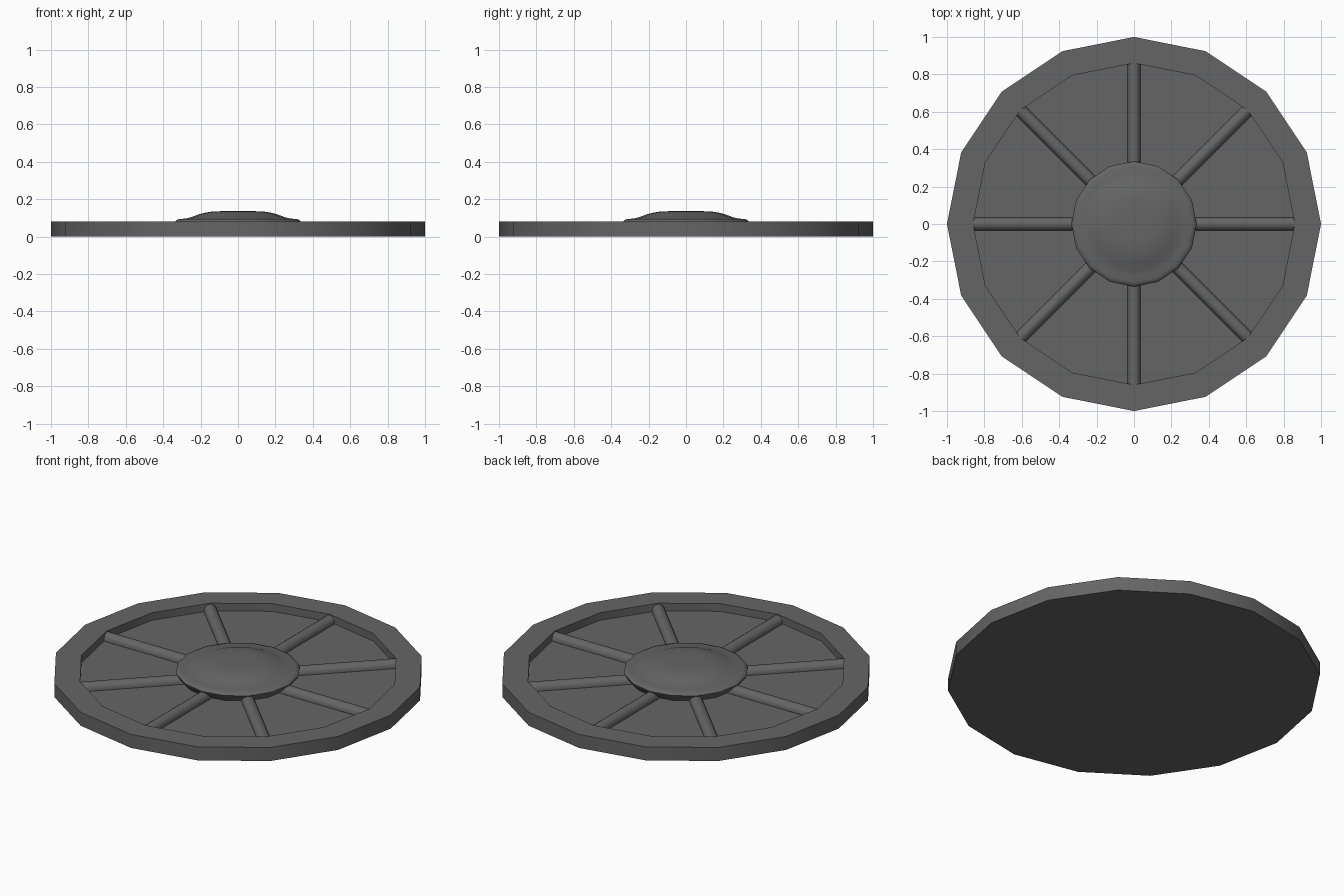
import bpy, math

cube = bpy.data.objects.get("Cube")
if cube:
    bpy.data.objects.remove(cube, do_unlink=True)

SIDES = 16
FLOOR = 0.035

mat = bpy.data.materials.new("dark_grey_metal")
mat.use_nodes = True
GREY = (0.13, 0.13, 0.13, 1)
mat.diffuse_color = GREY
mat.node_tree.nodes["Principled BSDF"].inputs["Base Color"].default_value = GREY


def make(name, verts, faces, angle):
    mesh = bpy.data.meshes.new(name)
    mesh.from_pydata(verts, [], faces)
    mesh.materials.append(mat)
    obj = bpy.data.objects.new(name, mesh)
    bpy.context.collection.objects.link(obj)
    bpy.ops.object.select_all(action='DESELECT')
    obj.select_set(True)
    bpy.context.view_layer.objects.active = obj
    bpy.ops.object.shade_smooth_by_angle(angle=math.radians(angle))
    return obj


def lathe(name, profile, angle, cap_bottom=True):
    """Revolve (radius, z) points, listed from the bottom outside to the top inside."""
    verts, faces = [], []
    for r, z in profile:
        for i in range(SIDES):
            a = math.tau * i / SIDES
            verts.append((r * math.cos(a), r * math.sin(a), z))
    for k in range(len(profile) - 1):
        for i in range(SIDES):
            j = (i + 1) % SIDES
            b, t = k * SIDES, (k + 1) * SIDES
            faces.append((b + i, b + j, t + j, t + i))
    last = (len(profile) - 1) * SIDES
    faces.append([last + i for i in range(SIDES)])
    if cap_bottom:
        faces.append(list(reversed(range(SIDES))))
    return make(name, verts, faces, angle)


# Disc with raised rim and sunken floor
lathe("rimmed_disc", [(1, 0), (1, 0.08), (0.86, 0.08), (0.86, FLOOR)], 30)

# Domed hub with a rounded lip
lathe("hub", [(0.30, FLOOR), (0.325, 0.06), (0.335, 0.08), (0.328, 0.09),
              (0.31, 0.095), (0.28, 0.096), (0.25, 0.104), (0.21, 0.119),
              (0.17, 0.129), (0.13, 0.135), (0.08, 0.136)], 50, False)


# Rounded spokes from hub to rim
def spoke(index):
    steps, half, inner, outer = 8, 0.035, 0.28, 0.86
    arc = [(half * math.cos(math.pi * i / steps),
            0.04 + half * math.sin(math.pi * i / steps)) for i in range(steps + 1)]
    section = [(half, FLOOR)] + arc + [(-half, FLOOR)]
    n = len(section)
    verts = [(x, y, z) for x in (inner, outer) for y, z in section]
    faces = [(i, n + i, n + i + 1, i + 1) for i in range(n - 1)]
    faces = [tuple(reversed(f)) for f in faces]
    faces = [f[::-1] for f in faces]
    faces += [list(range(n))[::-1], list(range(n, 2 * n))]
    obj = make(f"spoke_{index + 1}", verts, faces, 40)
    obj.rotation_euler.z = math.tau * index / 8


for s in range(8):
    spoke(s)
